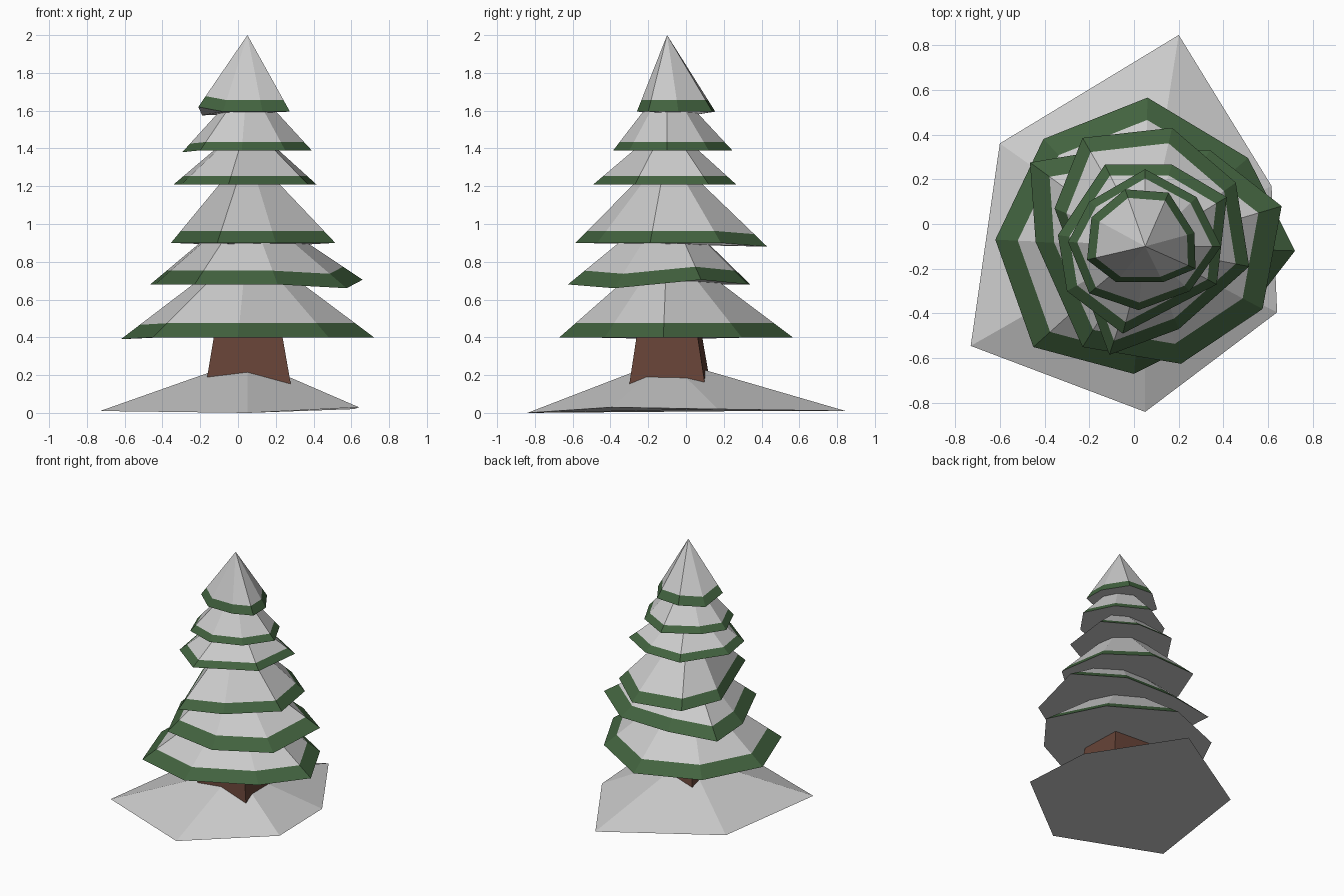
import bpy
import bmesh

if "Cube" in bpy.data.objects:
    bpy.data.objects.remove(bpy.data.objects["Cube"])

AXIS = (0.05, -0.10)  # common axis of all cones


def material(name, rgb):
    m = bpy.data.materials.new(name)
    m.diffuse_color = (*rgb, 1)
    m.use_nodes = True
    m.node_tree.nodes["Principled BSDF"].inputs["Base Color"].default_value = m.diffuse_color
    return m


green = material("green", (0.055, 0.125, 0.05))
brown = material("brown", (0.13, 0.055, 0.037))
snow = material("snow", (0.8, 0.8, 0.8))


def finish(name, bm, mats):
    bmesh.ops.recalc_face_normals(bm, faces=bm.faces)
    me = bpy.data.meshes.new(name)
    bm.to_mesh(me)
    bm.free()
    for m in mats:
        me.materials.append(m)
    ob = bpy.data.objects.new(name, me)
    bpy.context.collection.objects.link(ob)


def cone(name, rim, rim_z, apex_z, band=0.0):
    """Faceted cone over an irregular rim; the lowest part of its slope is a green band."""
    bm = bmesh.new()
    tip = bm.verts.new((*AXIS, apex_z))
    ring = [bm.verts.new((p[0], p[1], p[2] if len(p) > 2 else rim_z)) for p in rim]
    bm.faces.new(ring)
    n = len(ring)
    if band:
        upper = [bm.verts.new(v.co.lerp(tip.co, band)) for v in ring]
        for i in range(n):
            j = (i + 1) % n
            bm.faces.new((ring[i], ring[j], upper[j], upper[i])).material_index = 1
        ring = upper
    for i in range(n):
        bm.faces.new((ring[i], ring[(i + 1) % n], tip))
    finish(name, bm, (snow, green) if band else ())


# Snow mound at the foot
cone("snow_mound",
     [(-0.73, -0.545), (0.05, -0.84, 0), (0.64, -0.395, 0.03),
      (0.615, 0.17, 0.02), (0.20, 0.845), (-0.60, 0.36)], 0.01, 0.285)

# Trunk: slightly skewed square, tapering up into the branches
bm = bmesh.new()
foot = [(-0.175, -0.285), (0.285, -0.305), (0.27, 0.105), (-0.15, 0.135)]
low = [bm.verts.new((x, y, 0.12)) for x, y in foot]
top = [bm.verts.new((AXIS[0] + (x - AXIS[0]) * 0.68, AXIS[1] + (y - AXIS[1]) * 0.68, 0.55))
       for x, y in foot]
bm.faces.new(low)
bm.faces.new(top)
for i in range(4):
    j = (i + 1) % 4
    bm.faces.new((low[i], low[j], top[j], top[i]))
finish("trunk", bm, (brown,))

# Branch tiers, bottom to top: rim height, tip height, green share, rim outline
tiers = [
    (0.40, 0.90, 0.15, [(-0.62, -0.07, 0.39), (-0.45, -0.55), (0.0, -0.67), (0.48, -0.43),
                        (0.72, -0.12), (0.51, 0.295), (0.06, 0.565), (-0.405, 0.38)]),
    (0.68, 1.11, 0.17, [(-0.465, 0.275), (-0.44, -0.08), (-0.23, -0.55), (0.21, -0.625),
                        (0.575, -0.38, 0.66), (0.66, 0.08, 0.705), (0.34, 0.33), (-0.08, 0.34)]),
    (0.90, 1.39, 0.13, [(-0.23, 0.385), (-0.355, 0.07), (-0.11, -0.585), (0.20, -0.47),
                        (0.515, -0.19), (0.455, 0.185), (0.17, 0.43, 0.88)]),
    (1.21, 1.54, 0.13, [(-0.13, 0.265), (-0.34, -0.05), (-0.30, -0.30), (-0.05, -0.49),
                        (0.37, -0.27), (0.415, 0.12), (0.17, 0.265)]),
    (1.39, 1.76, 0.12, [(0.05, 0.245), (-0.20, 0.10), (-0.295, -0.08, 1.38), (-0.20, -0.31),
                        (0.02, -0.385), (0.25, -0.30), (0.39, -0.10), (0.28, 0.12)]),
    (1.595, 2.00, 0.15, [(-0.04, 0.155), (-0.19, 0.03, 1.575), (-0.21, -0.16, 1.62),
                         (-0.08, -0.26), (0.13, -0.26), (0.275, -0.20), (0.27, -0.04),
                         (0.155, 0.14)]),
]
for k, (z, tip_z, band, rim) in enumerate(tiers, 1):
    cone(f"branch_tier_{k}", rim, z, tip_z, band)
